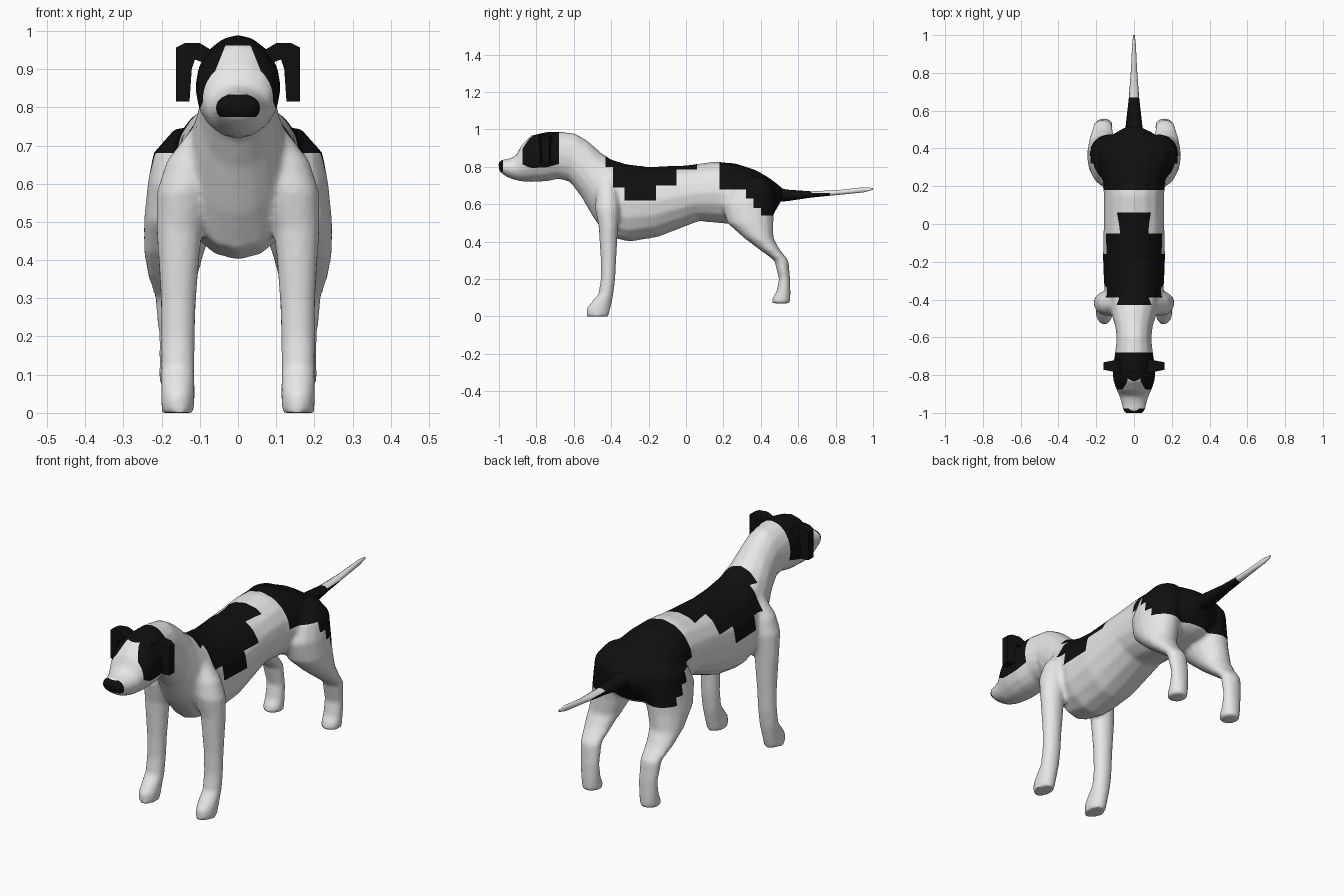
import bpy, bmesh
from math import cos, sin, pi, radians
from mathutils import Vector

if "Cube" in bpy.data.objects:
    bpy.data.objects.remove(bpy.data.objects["Cube"], do_unlink=True)


def material(name, value):
    mat = bpy.data.materials.new(name)
    mat.use_nodes = True
    colour = (value, value, value, 1)
    mat.diffuse_color = colour
    mat.node_tree.nodes["Principled BSDF"].inputs["Base Color"].default_value = colour
    return mat


COAT = [material("white_coat", 0.8), material("black_coat", 0.005)]


def make_object(name, bm):
    bmesh.ops.recalc_face_normals(bm, faces=bm.faces)
    mesh = bpy.data.meshes.new(name)
    bm.to_mesh(mesh)
    bm.free()
    for mat in COAT:
        mesh.materials.append(mat)
    obj = bpy.data.objects.new(name, mesh)
    bpy.context.collection.objects.link(obj)
    return obj


def activate(obj):
    bpy.ops.object.select_all(action="DESELECT")
    obj.select_set(True)
    bpy.context.view_layer.objects.active = obj


def smooth(obj, angle=60):
    activate(obj)
    bpy.ops.object.shade_smooth_by_angle(angle=radians(angle))


def loft(bm, sections, sides=16):
    """Skin closed elliptical sections given as centre, half axis, half axis."""
    rings = []
    for centre, u, v in sections:
        angles = [2 * pi * i / sides for i in range(sides)]
        rings.append([bm.verts.new(centre + u * cos(a) + v * sin(a)) for a in angles])
    for a, b in zip(rings, rings[1:]):
        for i in range(sides):
            j = (i + 1) % sides
            bm.faces.new((a[i], a[j], b[j], b[i]))
    bm.faces.new(rings[0])
    bm.faces.new(rings[-1])


def spine_sections(rows):
    """Rows hold top y, top z, bottom y, bottom z, half width."""
    for ty, tz, by, bz, w in rows:
        top, bottom = Vector((0, ty, tz)), Vector((0, by, bz))
        yield (top + bottom) / 2, Vector((w, 0, 0)), (top - bottom) / 2


def leg_sections(rows, side):
    """Rows hold z, front y, back y, inner x, outer x."""
    for z, front, back, inner, outer in rows:
        centre = Vector((side * (inner + outer) / 2, (front + back) / 2, z))
        yield centre, Vector(((outer - inner) / 2, 0, 0)), Vector((0, (back - front) / 2, 0))


def cut(bm, point, normal):
    geom = bm.verts[:] + bm.edges[:] + bm.faces[:]
    bmesh.ops.bisect_plane(bm, geom=geom, dist=1e-5, plane_co=point, plane_no=normal)


def paint(obj, planes, is_black):
    """Cut along the patch borders, then colour faces by rule."""
    bm = bmesh.new()
    bm.from_mesh(obj.data)
    for point, normal in planes:
        cut(bm, point, normal)
    for face in bm.faces:
        face.material_index = int(is_black(*face.calc_center_median()))
    bm.to_mesh(obj.data)
    bm.free()


# Rump, trunk, neck and head in one run
TRUNK = [
    (.535, .665, .475, .56, .03), (.50, .70, .46, .53, .10),
    (.44, .745, .42, .51, .165), (.37, .785, .36, .50, .19),
    (.26, .82, .28, .49, .175), (.15, .828, .17, .50, .16),
    (0, .808, .07, .51, .16), (-.2, .80, -.15, .425, .165),
    (-.32, .815, -.30, .40, .16), (-.40, .84, -.42, .425, .145),
    (-.46, .88, -.49, .52, .12), (-.52, .935, -.56, .64, .10),
    (-.59, .978, -.62, .72, .092), (-.68, .99, -.68, .735, .10),
    (-.75, .987, -.75, .722, .112), (-.83, .967, -.83, .718, .11),
    (-.88, .915, -.88, .722, .092), (-.91, .858, -.91, .728, .078),
    (-.955, .842, -.95, .742, .066), (-.988, .838, -.975, .757, .06),
    (-1.003, .82, -.998, .775, .048),
]
FRONT_LEG = [
    (.74, -.46, -.38, .05, .125), (.66, -.48, -.36, .05, .187),
    (.58, -.487, -.353, .07, .213), (.48, -.467, -.363, .094, .214),
    (.3, -.456, -.373, .109, .203), (.2, -.456, -.378, .112, .202),
    (.12, -.468, -.388, .113, .202), (.08, -.503, -.395, .113, .202),
    (.045, -.53, -.403, .113, .202), (0, -.533, -.415, .115, .2),
]
HIND_LEG = [
    (.745, .3, .43, .05, .165), (.68, .23, .475, .04, .222),
    (.60, .19, .475, .04, .237), (.5, .22, .468, .06, .247),
    (.42, .31, .468, .088, .247), (.36, .39, .5, .104, .237),
    (.30, .472, .548, .113, .218), (.2, .497, .557, .113, .208),
    (.13, .482, .559, .113, .207), (.10, .462, .559, .113, .207),
    (.07, .458, .557, .115, .205),
]
bm = bmesh.new()
loft(bm, spine_sections(TRUNK))
for side in (-1, 1):
    loft(bm, leg_sections(FRONT_LEG, side))
    loft(bm, leg_sections(HIND_LEG, side))
body = make_object("body", bm)

# Fuse trunk and legs into one soft skin
activate(body)
remesh = body.modifiers.new("fuse", "REMESH")
remesh.mode = "VOXEL"
remesh.voxel_size = 0.011
relax = body.modifiers.new("relax", "SMOOTH")
relax.iterations = 4
for name in ("fuse", "relax"):
    bpy.ops.object.modifier_apply(modifier=name)

# Coat patches: front y, back y, lowest z
PATCHES = [
    (-.43, -.39, .80), (-.39, -.33, .69), (-.33, -.16, .62),
    (-.16, -.05, .70), (-.05, .06, .785),
    (.18, .32, .68), (.32, .36, .63), (.36, .40, .58), (.40, .60, .54),
]
FACE_FRONT, FACE_BACK, FACE_LOW, CROWN = -.875, -.68, .775, .962
NOSE_BACK, NOSE_LOW, NOSE_TOP = -.978, .775, .833
BLAZE_TOP, BLAZE_SLOPE = .033, .4


def body_black(x, y, z):
    if y < NOSE_BACK:
        return NOSE_LOW < z < NOSE_TOP
    if FACE_FRONT < y < FACE_BACK and z > FACE_LOW:
        return z > CROWN or abs(x) > BLAZE_TOP + BLAZE_SLOPE * (CROWN - z)
    return any(front < y < back and z > low for front, back, low in PATCHES)


y_cuts = {y for patch in PATCHES for y in patch[:2]} | {FACE_FRONT, FACE_BACK, NOSE_BACK}
z_cuts = {patch[2] for patch in PATCHES} | {FACE_LOW, CROWN, NOSE_LOW, NOSE_TOP}
planes = [((0, y, 0), (0, 1, 0)) for y in sorted(y_cuts)]
planes += [((0, 0, z), (0, 0, 1)) for z in sorted(z_cuts)]
planes += [((s * BLAZE_TOP, 0, CROWN), (s, 0, BLAZE_SLOPE)) for s in (-1, 1)]
paint(body, planes, body_black)
smooth(body)

# Tail with a white tip
TAIL = [
    (.46, .70, .46, .61, .05), (.54, .68, .54, .615, .042),
    (.67, .67, .67, .635, .027), (.82, .677, .82, .65, .016),
    (.95, .692, .95, .663, .010), (1, .687, 1, .677, .004),
]
bm = bmesh.new()
loft(bm, spine_sections(TAIL), 10)
tail = make_object("tail", bm)
paint(tail, [((0, .67, 0), (0, 1, 0)), ((0, .77, 0), (0, 1, 0)), ((0, 0, .66), (0, 0, 1))],
      lambda x, y, z: y < .67 or (y < .77 and z < .66))
smooth(tail)

# Folded ears, thinner toward the outer edge
EAR = [(.07, .95), (.10, .968), (.14, .968), (.162, .957), (.162, .815),
       (.127, .815), (.121, .9), (.113, .925), (.07, .91)]
for side, name in ((-1, "right_ear"), (1, "left_ear")):
    bm = bmesh.new()
    caps = []
    for facing in (-1, 1):
        caps.append([bm.verts.new((side * x, -.752 + facing * (.052 - .2 * x), z))
                     for x, z in EAR])
        bm.faces.new(caps[-1])
    front, back = caps
    for i in range(len(EAR)):
        j = (i + 1) % len(EAR)
        bm.faces.new((front[i], front[j], back[j], back[i]))
    for face in bm.faces:
        face.material_index = 1
    smooth(make_object(name, bm), 40)
